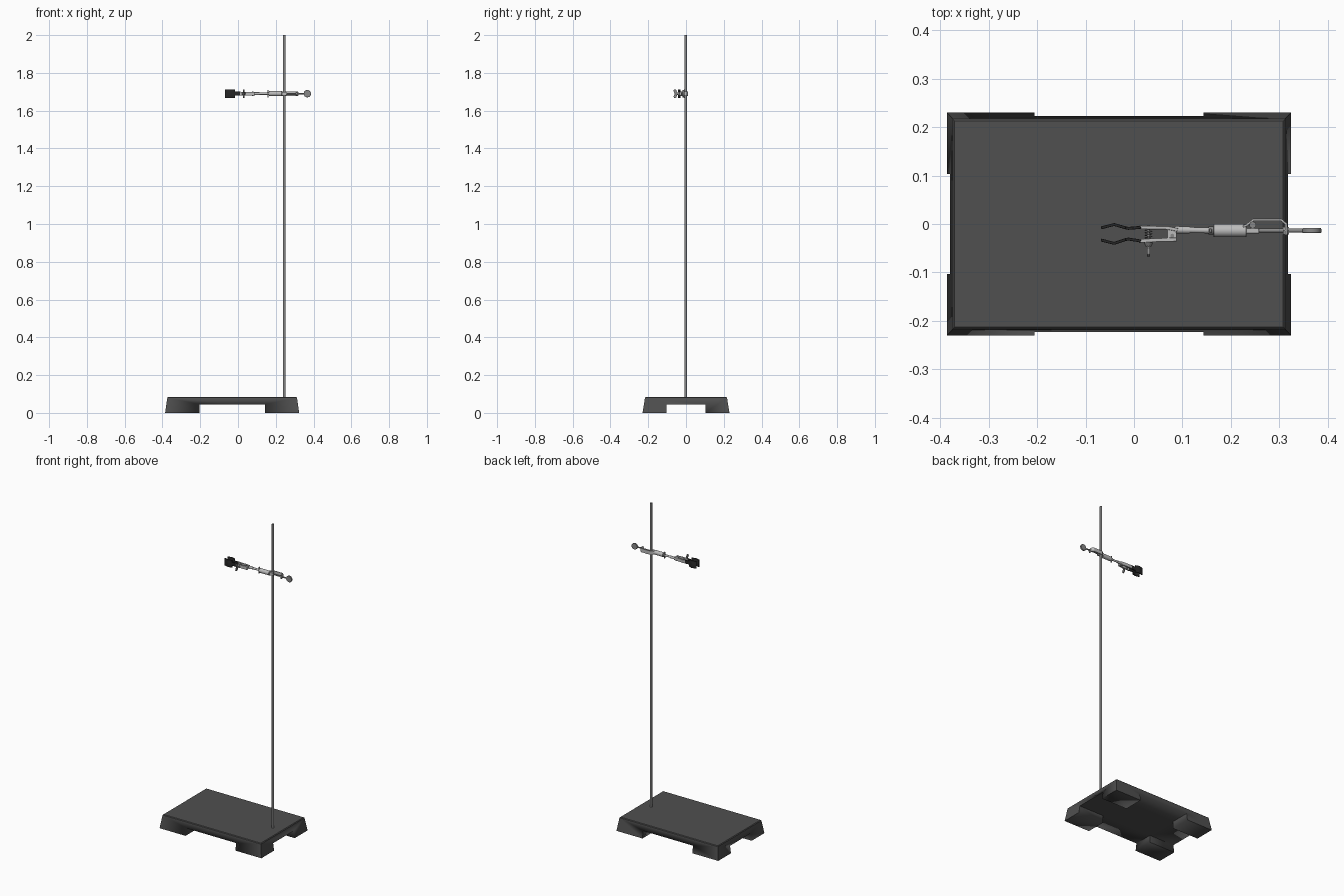
import bpy, bmesh, math
from mathutils import Vector

if "Cube" in bpy.data.objects:
    bpy.data.objects.remove(bpy.data.objects["Cube"])

ZC = 1.69      # clamp height
YC = -0.0135   # clamp axis


def material(name, v):
    m = bpy.data.materials.new(name)
    m.diffuse_color = (v, v, v, 1)
    m.use_nodes = True
    m.node_tree.nodes["Principled BSDF"].inputs["Base Color"].default_value = m.diffuse_color
    return m


DARK = material("dark_iron", 0.08)
STEEL = material("steel", 0.25)
LIGHT = material("cast_metal", 0.5)
RUBBER = material("rubber", 0.02)


def finish(name, bm, mat, bevel=0):
    bmesh.ops.recalc_face_normals(bm, faces=bm.faces)
    me = bpy.data.meshes.new(name)
    bm.to_mesh(me)
    bm.free()
    ob = bpy.data.objects.new(name, me)
    bpy.context.collection.objects.link(ob)
    me.materials.append(mat)
    if bevel:
        b = ob.modifiers.new("bevel", 'BEVEL')
        b.width, b.segments = bevel, 2
    bpy.ops.object.select_all(action='DESELECT')
    ob.select_set(True)
    bpy.context.view_layer.objects.active = ob
    bpy.ops.object.shade_smooth_by_angle(angle=math.radians(35))
    return ob


def prism(name, pts, axis, a, b, mat, bevel=0):
    """Extrude a 2D outline from a to b along axis 'x' or 'z'."""
    bm = bmesh.new()
    place = (lambda p, t: (t, p[0], p[1])) if axis == 'x' else (lambda p, t: (p[0], p[1], t))
    lo = [bm.verts.new(place(p, a)) for p in pts]
    hi = [bm.verts.new(place(p, b)) for p in pts]
    bm.faces.new(lo)
    bm.faces.new(hi)
    for i in range(len(pts)):
        j = (i + 1) % len(pts)
        bm.faces.new((lo[i], lo[j], hi[j], hi[i]))
    return finish(name, bm, mat, bevel)


def box(name, x0, x1, y0, y1, z0, z1, mat, bevel=0):
    return prism(name, [(x0, y0), (x1, y0), (x1, y1), (x0, y1)], 'z', z0, z1, mat, bevel)


def rod(name, p, q, r, mat, r2=None, n=20, bevel=0):
    p, q = Vector(p), Vector(q)
    bm = bmesh.new()
    bmesh.ops.create_cone(bm, cap_ends=True, segments=n, radius1=r,
                          radius2=r if r2 is None else r2, depth=(q - p).length)
    rot = (q - p).to_track_quat('Z', 'Y').to_matrix().to_4x4()
    rot.translation = (p + q) / 2
    bm.transform(rot)
    return finish(name, bm, mat, bevel)


def strip(name, path, t, h, mat, bevel=0):
    """Bent flat bar following an xy path, thickness t, half height h."""
    P = [Vector(p) for p in path]
    left, right = [], []
    for i, p in enumerate(P):
        d0 = (p - P[max(i - 1, 0)]).normalized()
        d1 = (P[min(i + 1, len(P) - 1)] - p).normalized()
        d = (d0 + d1).normalized()
        n = Vector((-d.y, d.x)) * t / 2
        left.append(p + n)
        right.append(p - n)
    return prism(name, left + right[::-1], 'z', ZC - h, ZC + h, mat, bevel)


# Base: tapered slab with a cross of channels cut out to leave four feet
bm = bmesh.new()
rings = []
for z, x0, x1, y in ((0, -0.386, 0.324, 0.23), (0.081, -0.374, 0.312, 0.217),
                     (0.085, -0.370, 0.308, 0.213)):
    rings.append([bm.verts.new(c) for c in
                  ((x0, -y, z), (x1, -y, z), (x1, y, z), (x0, y, z))])
for a, b in zip(rings, rings[1:]):
    for i in range(4):
        j = (i + 1) % 4
        bm.faces.new((a[i], a[j], b[j], b[i]))
bm.faces.new(rings[0])
bm.faces.new(rings[-1])
base = finish("base", bm, DARK)
cutters = [box("channel_cutter_x", -0.205, 0.143, -0.5, 0.5, -0.1, 0.045, DARK),
           box("channel_cutter_y", -0.6, 0.6, -0.103, 0.103, -0.1, 0.045, DARK)]
bpy.context.view_layer.objects.active = base
for c in cutters:
    m = base.modifiers.new("cut", 'BOOLEAN')
    m.operation, m.object, m.solver = 'DIFFERENCE', c, 'EXACT'
    bpy.ops.object.modifier_apply(modifier=m.name)
for c in cutters:
    bpy.data.objects.remove(c)

# Upright rod
rod("upright_rod", (0.245, -0.002, 0.06), (0.245, -0.002, 2.0), 0.007, STEEL, n=24)

# Rubber jaws: wide bent grips on narrow necks
grips = {"back": [(-0.068, -0.008), (-0.041, -0.001), (-0.017, -0.008)],
         "front": [(-0.068, -0.033), (-0.041, -0.040), (-0.017, -0.032)]}
necks = {"back": [(-0.021, -0.007), (-0.012, -0.009), (0.014, -0.007)],
         "front": [(-0.021, -0.033), (-0.012, -0.031), (0.014, -0.035)]}
for side in grips:
    strip(side + "_jaw_grip", grips[side], 0.006, 0.023, RUBBER, 0.001)
    strip(side + "_jaw_neck", necks[side], 0.006, 0.011, RUBBER, 0.001)

# Jaw arms and hinge block
strip("back_jaw_arm", [(0.01, -0.007), (0.07, -0.008), (0.09, -0.012)], 0.007, 0.010, LIGHT, 0.001)
strip("front_jaw_arm", [(0.01, -0.035), (0.05, -0.033), (0.088, -0.032)], 0.008, 0.010, LIGHT, 0.001)
box("hinge_block", 0.068, 0.088, -0.036, -0.010, ZC - 0.009, ZC + 0.009, LIGHT, 0.0015)
rod("hinge_pin", (0.079, -0.024, ZC - 0.012), (0.079, -0.024, ZC + 0.012), 0.004, STEEL)

# Jaw adjusting screw with spring and butterfly wings
rod("jaw_screw", (0.03, -0.003, ZC), (0.03, -0.060, ZC), 0.0035, STEEL, n=12)
rod("jaw_screw_collar", (0.03, -0.038, ZC), (0.03, -0.046, ZC), 0.010, STEEL, r2=0.006)
for s in (-1, 1):
    wing = [(-0.043, ZC), (-0.048, ZC + s * 0.010), (-0.052, ZC + s * 0.021),
            (-0.062, ZC + s * 0.023), (-0.067, ZC + s * 0.015), (-0.058, ZC)]
    prism("jaw_screw_wing", wing, 'x', 0.0265, 0.0335, STEEL, 0.001)
cu = bpy.data.curves.new("jaw_spring", 'CURVE')
cu.dimensions = '3D'
cu.bevel_depth, cu.bevel_resolution = 0.001, 1
sp = cu.splines.new('POLY')
N = 64
sp.points.add(N)
for i in range(N + 1):
    a = 2 * math.pi * 4 * i / N
    sp.points[i].co = (0.03 + 0.007 * math.cos(a), -0.010 - 0.021 * i / N,
                       ZC + 0.007 * math.sin(a), 1)
cu.materials.append(STEEL)
bpy.context.collection.objects.link(bpy.data.objects.new("jaw_spring", cu))

# Extension arm, barrel and its locking screw
rod("extension_arm", (0.082, -0.012, ZC), (0.17, YC, ZC), 0.006, LIGHT)
rod("arm_sleeve", (0.084, -0.012, ZC), (0.115, -0.0125, ZC), 0.0075, LIGHT)
rod("barrel", (0.164, YC, ZC), (0.232, YC, ZC), 0.0135, LIGHT, n=24, bevel=0.001)
rod("barrel_collar", (0.154, YC, ZC), (0.165, YC, ZC), 0.008, STEEL)
box("barrel_lock_wing", 0.155, 0.161, YC - 0.004, YC + 0.004, ZC - 0.020, ZC + 0.020, STEEL, 0.0015)

# Hook bracket that wraps the upright, with tightening screw and knob
strip("hook_bracket", [(0.225, -0.005), (0.233, -0.002), (0.246, 0.0085), (0.304, 0.0085),
                       (0.314, 0.000), (0.314, -0.023)], 0.005, 0.012, LIGHT, 0.001)
rod("tightening_screw", (0.254, YC, ZC), (0.352, YC, ZC), 0.004, STEEL)
rod("screw_nut", (0.308, YC, ZC), (0.320, YC, ZC), 0.009, LIGHT, n=6)
box("pressure_pad", 0.228, 0.258, YC - 0.006, YC + 0.005, ZC - 0.010, ZC + 0.010, LIGHT, 0.001)
rod("knob", (0.367, YC - 0.005, ZC), (0.367, YC + 0.005, ZC), 0.0195, STEEL, n=28, bevel=0.0015)
